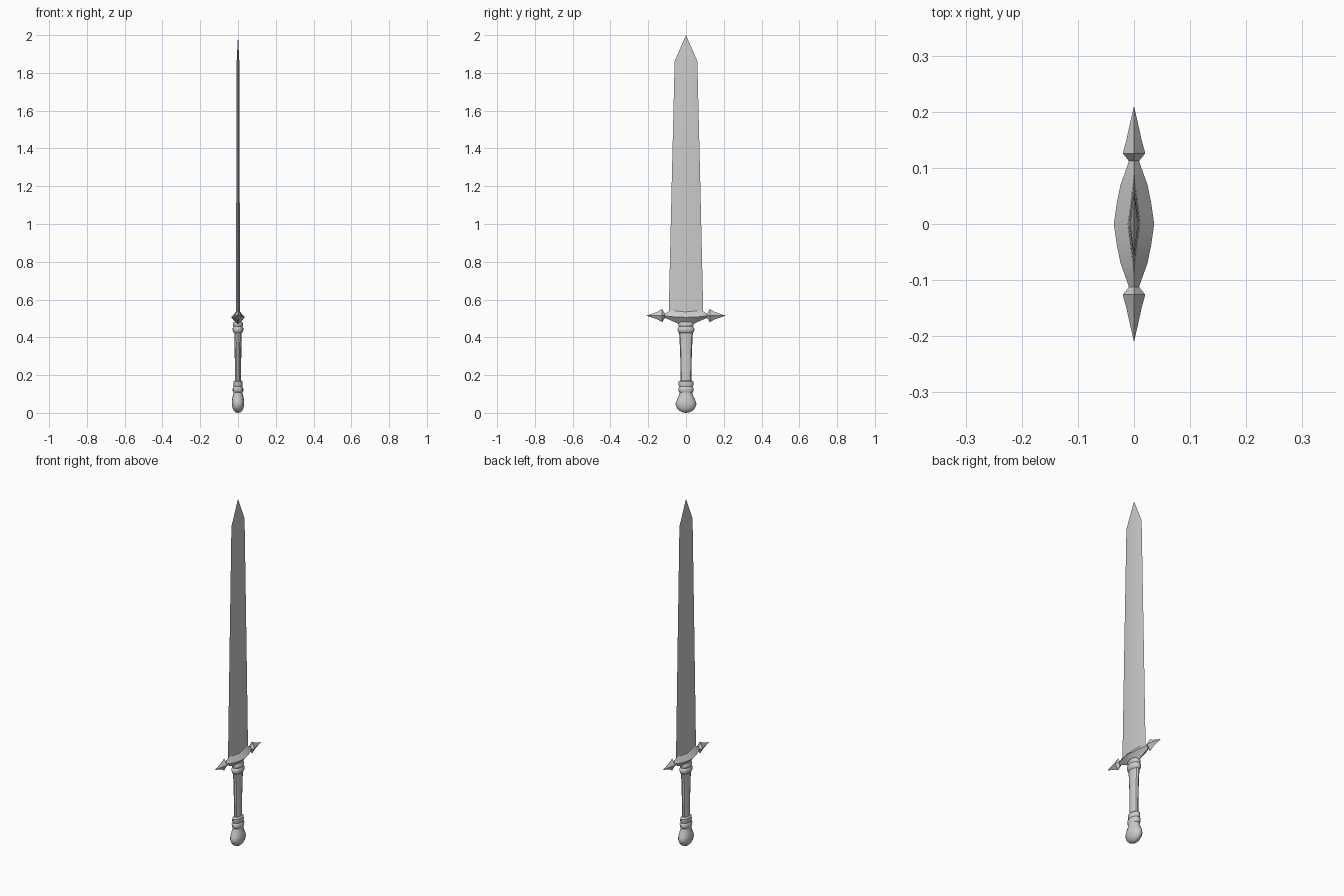
import bpy, bmesh, math

def loft(name, rings, angle=35):
    """Skin a list of equal-length vertex rings, cap the ends, merge tips."""
    bm = bmesh.new()
    vs = [[bm.verts.new(p) for p in ring] for ring in rings]
    n = len(rings[0])
    for a, b in zip(vs, vs[1:]):
        for i in range(n):
            j = (i + 1) % n
            bm.faces.new((a[i], a[j], b[j], b[i]))
    bm.faces.new(vs[0])
    bm.faces.new(vs[-1])
    bmesh.ops.remove_doubles(bm, verts=bm.verts, dist=0.0004)
    bmesh.ops.recalc_face_normals(bm, faces=bm.faces)
    me = bpy.data.meshes.new(name)
    bm.to_mesh(me)
    bm.free()
    ob = bpy.data.objects.new(name, me)
    bpy.context.collection.objects.link(ob)
    bpy.ops.object.select_all(action='DESELECT')
    ob.select_set(True)
    bpy.context.view_layer.objects.active = ob
    bpy.ops.object.shade_smooth_by_angle(angle=math.radians(angle))
    return ob

def turned(name, profile, sides=16):
    """Oval turned part from (z, half depth x, half width y) rows."""
    rings = []
    for z, rx, ry in profile:
        rings.append([(rx * math.cos(t), ry * math.sin(t), z)
                      for t in (2 * math.pi * i / sides for i in range(sides))])
    return loft(name, rings)

# Blade: flat diamond section, tapering to a point
blade = [(0.50, 0.012, 0.092), (0.545, 0.011, 0.091), (1.20, 0.009, 0.076),
         (1.862, 0.007, 0.06), (2.0, 0, 0)]
loft("blade", [[(x, 0, z), (0, y, z), (-x, 0, z), (0, -y, z)] for z, x, y in blade])

# Crossguard: diamond section running along y, ending in spear points
# rows: y, half depth x, ridge z, top z, bottom z
half = [(0, 0.036, 0.506, 0.548, 0.462),
        (0.035, 0.031, 0.507, 0.547, 0.468),
        (0.07, 0.024, 0.509, 0.545, 0.485),
        (0.095, 0.015, 0.512, 0.536, 0.496),
        (0.112, 0.009, 0.515, 0.525, 0.503),
        (0.126, 0.020, 0.515, 0.550, 0.480),
        (0.150, 0.0135, 0.515, 0.536, 0.494),
        (0.180, 0.007, 0.515, 0.525, 0.505),
        (0.210, 0, 0.515, 0.515, 0.515)]
rows = [(-y, *r) for y, *r in reversed(half[1:])] + half
loft("crossguard", [[(x, y, m), (0, y, t), (-x, y, m), (0, y, b)]
                    for y, x, m, t, b in rows])

# Collar under the guard
turned("collar", [(0.422, 0.019, 0.034), (0.428, 0.026, 0.041), (0.440, 0.029, 0.045),
                  (0.450, 0.028, 0.043), (0.457, 0.024, 0.036), (0.464, 0.027, 0.040),
                  (0.474, 0.027, 0.040), (0.482, 0.022, 0.034)])

# Grip
turned("grip", [(0.15, 0.016, 0.028), (0.22, 0.0165, 0.029), (0.32, 0.0175, 0.031),
                (0.40, 0.019, 0.035), (0.435, 0.020, 0.037)], 12)

# Pommel with two rings
turned("pommel", [(0.0, 0, 0), (0.003, 0.012, 0.018), (0.012, 0.022, 0.035),
                  (0.026, 0.029, 0.048), (0.045, 0.033, 0.055), (0.060, 0.033, 0.052),
                  (0.080, 0.030, 0.043), (0.100, 0.025, 0.034), (0.108, 0.024, 0.033),
                  (0.116, 0.028, 0.040), (0.130, 0.028, 0.041), (0.139, 0.023, 0.035),
                  (0.147, 0.025, 0.039), (0.165, 0.024, 0.039), (0.172, 0.017, 0.029)])
